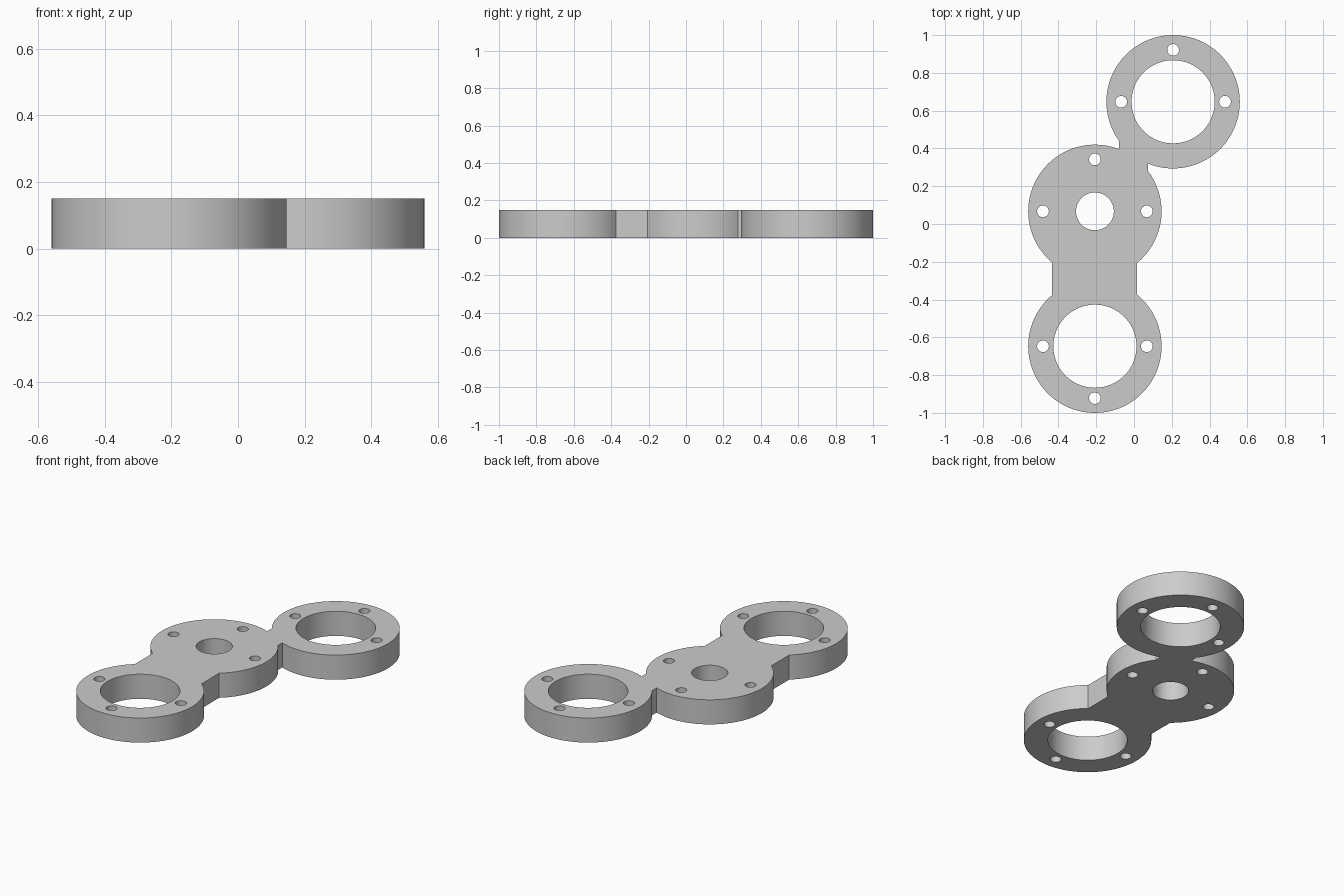
import bpy

if "Cube" in bpy.data.objects:
    bpy.data.objects.remove(bpy.data.objects["Cube"])

H = 0.15          # plate thickness
R = 0.353         # outer radius of each ring
BOLT = 0.275      # bolt circle radius

grey = bpy.data.materials.new("plain grey")
grey.diffuse_color = (0.6, 0.6, 0.6, 1)
grey.use_nodes = True
grey.node_tree.nodes["Principled BSDF"].inputs["Base Color"].default_value = grey.diffuse_color


def cylinder(name, x, y, r, z0=0.0, z1=H, sides=128):
    bpy.ops.mesh.primitive_cylinder_add(vertices=sides, radius=r, depth=z1 - z0,
                                        location=(x, y, (z0 + z1) / 2))
    bpy.context.object.name = name
    return bpy.context.object


def block(name, x0, x1, y0, y1):
    bpy.ops.mesh.primitive_cube_add(size=1, location=((x0 + x1) / 2, (y0 + y1) / 2, H / 2))
    ob = bpy.context.object
    ob.name = name
    ob.scale = (x1 - x0, y1 - y0, H)
    bpy.ops.object.transform_apply(location=False, rotation=False, scale=True)
    return ob


def boolean(target, tool, operation):
    mod = target.modifiers.new(operation, 'BOOLEAN')
    mod.operation = operation
    mod.solver = 'EXACT'
    mod.object = tool
    bpy.context.view_layer.objects.active = target
    bpy.ops.object.modifier_apply(modifier=mod.name)
    bpy.data.objects.remove(tool, do_unlink=True)


# centre, bore radius, direction of the third bolt hole
rings = [(-0.207, 0.067, 0.10, 1), (0.207, 0.647, 0.22, 1), (-0.207, -0.647, 0.22, -1)]

# solid outline: three discs joined by two necks
plate = cylinder("linked_ring_plate", *rings[0][:2], R)
boolean(plate, block("wide_neck", -0.433, 0.017, -0.41, -0.17), 'UNION')
boolean(plate, block("narrow_neck", -0.08, 0.075, 0.25, 0.45), 'UNION')
for x, y, bore, side in rings[1:]:
    boolean(plate, cylinder("disc", x, y, R), 'UNION')

# bores and bolt holes
for x, y, bore, side in rings:
    boolean(plate, cylinder("bore", x, y, bore, -0.1, H + 0.1, 96), 'DIFFERENCE')
    for dx, dy in ((-BOLT, 0), (BOLT, 0), (0, side * BOLT)):
        boolean(plate, cylinder("bolt_hole", x + dx, y + dy, 0.031, -0.1, H + 0.1, 32),
                'DIFFERENCE')

# finish
plate.data.materials.clear()
plate.data.materials.append(grey)
for p in plate.data.polygons:
    p.material_index = 0
bpy.ops.object.select_all(action='DESELECT')
plate.select_set(True)
bpy.context.view_layer.objects.active = plate
bpy.ops.object.shade_smooth_by_angle()
